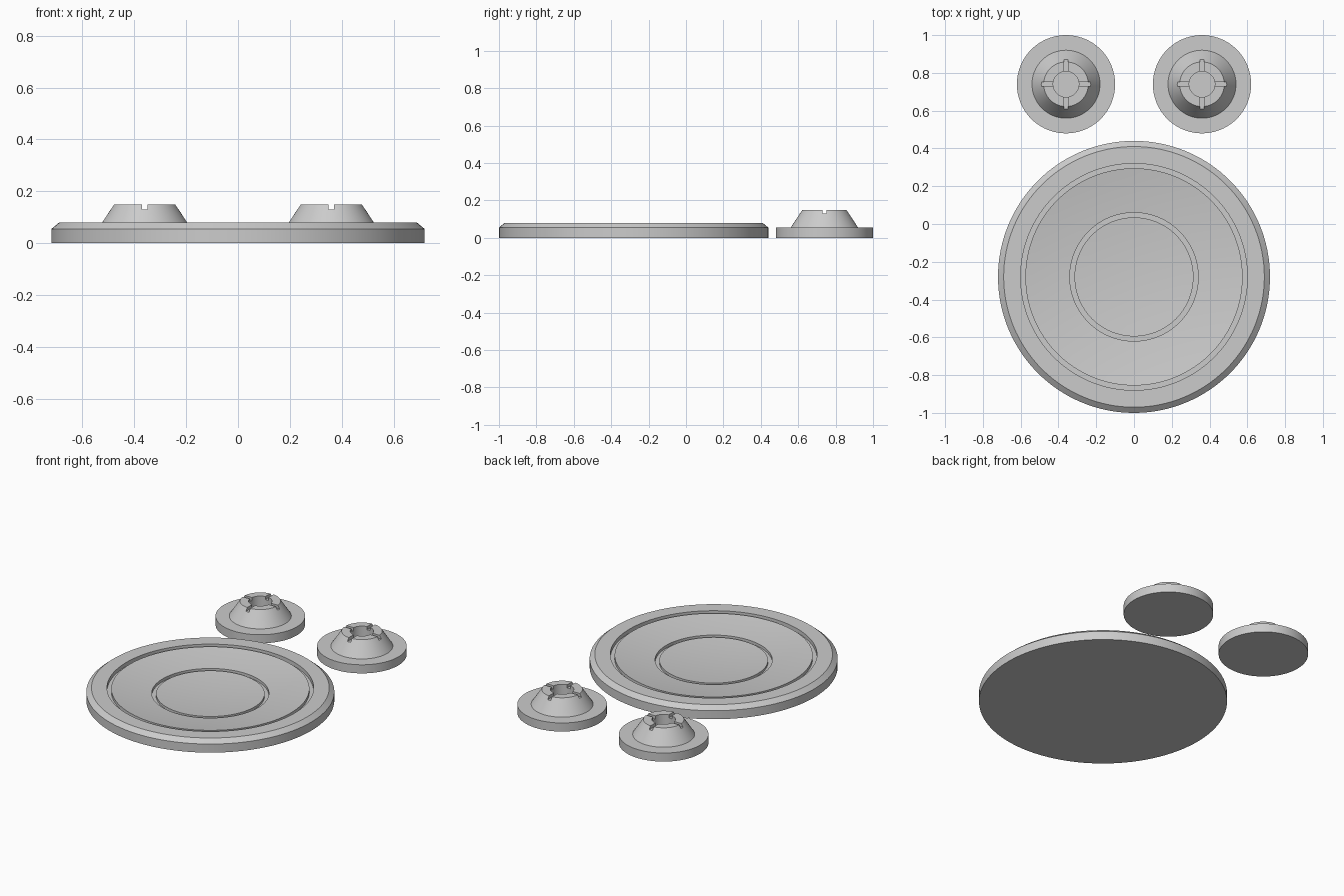
import bpy, bmesh, math

default = bpy.data.objects.get("Cube")
if default:
    bpy.data.objects.remove(default, do_unlink=True)

grey = bpy.data.materials.new("plain_grey")
grey.use_nodes = True
GREY = (0.6, 0.6, 0.6, 1)
grey.diffuse_color = GREY
grey.node_tree.nodes["Principled BSDF"].inputs["Base Color"].default_value = GREY


def lathe(name, profile, location, segments=128):
    """Revolve (radius, height) points, from bottom centre to top centre."""
    bm = bmesh.new()
    rings = []
    for r, z in profile:
        if r == 0:
            rings.append([bm.verts.new((0, 0, z))] * segments)
        else:
            angles = [2 * math.pi * i / segments for i in range(segments)]
            rings.append([bm.verts.new((r * math.cos(a), r * math.sin(a), z)) for a in angles])
    for low, high in zip(rings, rings[1:]):
        for i in range(segments):
            j = (i + 1) % segments
            corners = dict.fromkeys([low[i], low[j], high[j], high[i]])
            bm.faces.new(list(corners))
    bmesh.ops.recalc_face_normals(bm, faces=bm.faces)
    mesh = bpy.data.meshes.new(name)
    bm.to_mesh(mesh)
    bm.free()
    mesh.materials.append(grey)
    obj = bpy.data.objects.new(name, mesh)
    obj.location = location
    bpy.context.collection.objects.link(obj)
    return obj


def activate(obj):
    bpy.ops.object.select_all(action='DESELECT')
    obj.select_set(True)
    bpy.context.view_layer.objects.active = obj


def smooth(obj):
    activate(obj)
    bpy.ops.object.shade_smooth_by_angle(angle=math.radians(20))


def bowl(r):
    return 0.029 + 0.14 * r * r


def bowl_points(outer, inner, steps):
    radii = [outer + (inner - outer) * i / steps for i in range(steps + 1)]
    return [(r, bowl(r)) for r in radii]


# Large dished plate: chamfered rim, two ring grooves, shallow bowl
plate_profile = [(0, 0), (0.72, 0), (0.72, 0.055), (0.69, 0.08), (0.6, 0.08),
                 (0.6, 0.055), (0.575, 0.055)]
plate_profile += bowl_points(0.575, 0.34, 6)
plate_profile += [(0.34, 0.027), (0.315, 0.027)]
plate_profile += bowl_points(0.315, 0, 6)
smooth(lathe("dished_plate", plate_profile, (0, -0.28, 0)))

# Two small knobs: flat base, cone, central socket and crossed slots
knob_profile = [(0, 0), (0.26, 0), (0.26, 0.055), (0.18, 0.055), (0.118, 0.15),
                (0.068, 0.15), (0.068, 0.08), (0, 0.08)]
for side, x in (("right", -0.36), ("left", 0.36)):
    knob = lathe(side + "_knob", knob_profile, (x, 0.74, 0), 96)
    for size in ((0.4, 0.022, 0.06), (0.022, 0.4, 0.06)):
        bpy.ops.mesh.primitive_cube_add(size=1, location=(x, 0.74, 0.16))
        cutter = bpy.context.object
        cutter.name = "slot_cutter"
        cutter.scale = size
        cutter.hide_render = True
        activate(knob)
        cut = knob.modifiers.new("slot", 'BOOLEAN')
        cut.operation = 'DIFFERENCE'
        cut.solver = 'EXACT'
        cut.object = cutter
        bpy.ops.object.modifier_apply(modifier=cut.name)
        bpy.data.objects.remove(cutter, do_unlink=True)
    smooth(knob)
